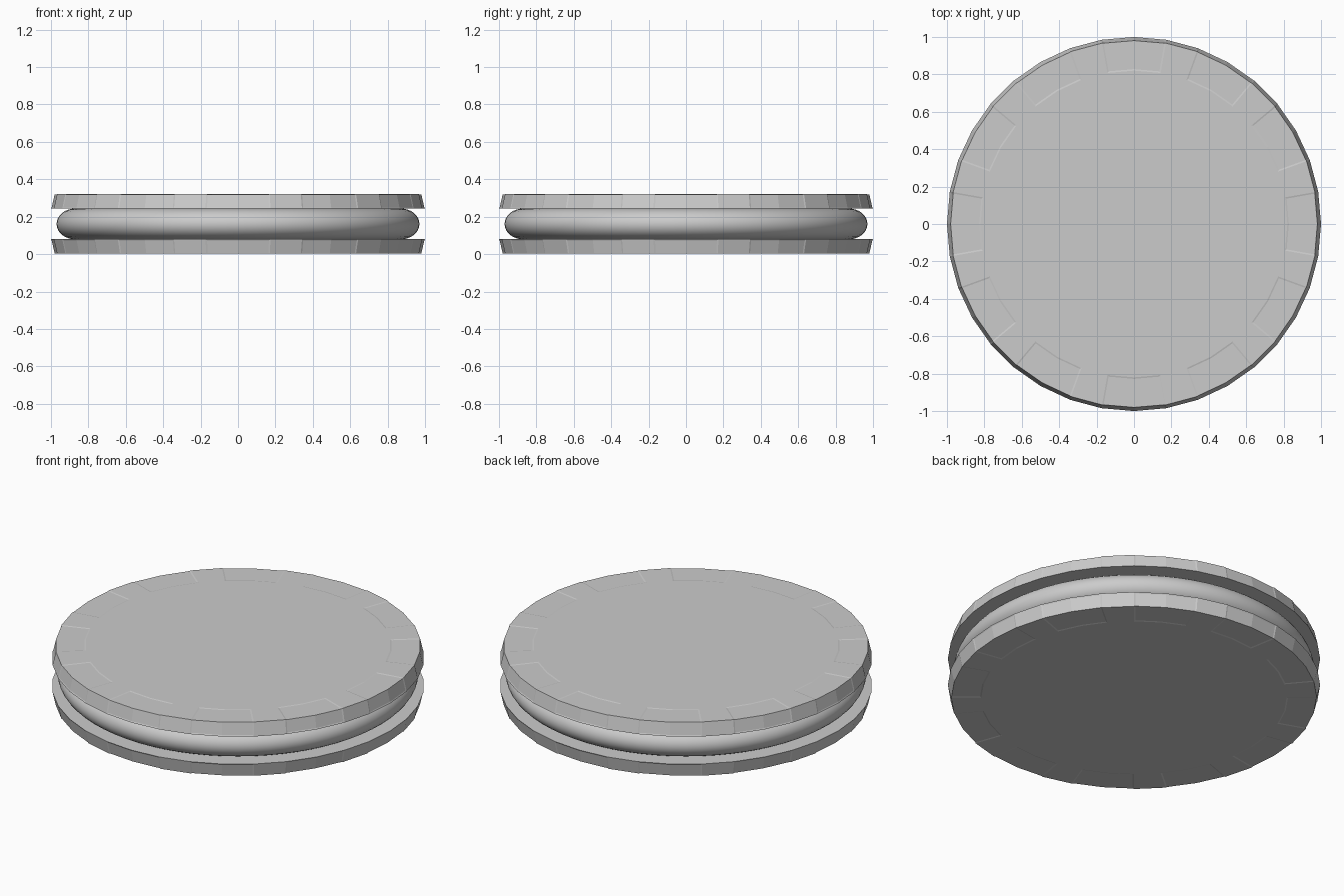
import bpy, bmesh
from math import sin, cos, pi, radians

if "Cube" in bpy.data.objects:
    bpy.data.objects.remove(bpy.data.objects["Cube"])

SIDES = 36


def lathe(bm, profile, sides):
    """Spin a (radius, z) profile into a closed, capped solid."""
    rings = [[bm.verts.new((r * cos(2 * pi * i / sides), r * sin(2 * pi * i / sides), z))
              for i in range(sides)] for r, z in profile]
    bands = []
    for a, b in zip(rings, rings[1:]):
        bands.append([bm.faces.new((a[i], a[(i + 1) % sides], b[(i + 1) % sides], b[i]))
                      for i in range(sides)])
    bm.faces.new(rings[0][::-1])
    bm.faces.new(rings[-1])
    return bands


def finish(bm, name):
    bmesh.ops.recalc_face_normals(bm, faces=bm.faces)
    mesh = bpy.data.meshes.new(name)
    bm.to_mesh(mesh)
    bm.free()
    ob = bpy.data.objects.new(name, mesh)
    bpy.context.collection.objects.link(ob)
    return ob


def disc(name, z_inner, z_outer):
    """Tapered disc with faint panels wrapping over its rim."""
    bm = bmesh.new()
    bands = lathe(bm, [(1.0, z_inner), (0.982, z_outer), (0.82, z_outer)], SIDES)
    bmesh.ops.recalc_face_normals(bm, faces=bm.faces)
    panels = [band[(start + k) % SIDES] for start in range(-1, SIDES - 1, 3)
              for k in (0, 1) for band in bands]
    # shallow narrow step around each rim panel
    bmesh.ops.inset_region(bm, faces=panels, thickness=0.008, depth=-0.002,
                           use_boundary=True, use_even_offset=True)
    return finish(bm, name)


# Lower and upper discs, wide edges facing each other
disc("lower_disc", 0.08, 0.002)
disc("upper_disc", 0.243, 0.321)

# Rounded filling between the discs
bm = bmesh.new()
N = 16
profile = [(0.86 + 0.11 * cos(t) ** 0.9 if abs(cos(t)) > 1e-6 else 0.86,
            0.1615 + 0.083 * sin(t))
           for t in (radians(-89.9 + 179.8 * i / N) for i in range(N + 1))]
lathe(bm, profile, 72)
filling = finish(bm, "filling")
for p in filling.data.polygons:
    p.use_smooth = len(p.vertices) == 4
